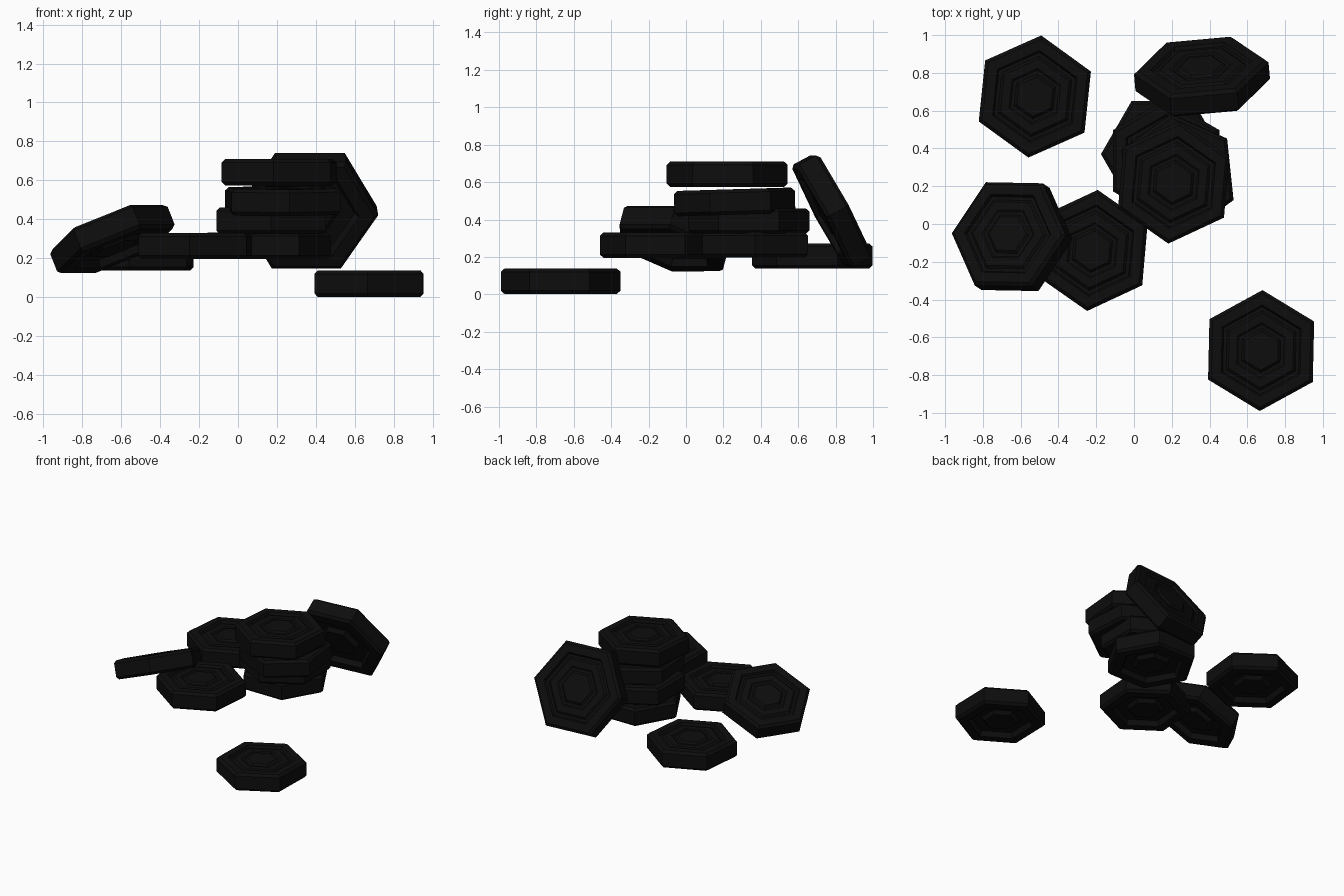
import bpy, bmesh
from math import sin, cos, radians, pi
from mathutils import Vector, Matrix

cube = bpy.data.objects.get("Cube")
if cube:
    bpy.data.objects.remove(cube, do_unlink=True)

# One near-black material
black = bpy.data.materials.new("near black")
black.use_nodes = True
colour = (0.004, 0.004, 0.004, 1)
black.diffuse_color = colour
bsdf = next(n for n in black.node_tree.nodes if n.type == 'BSDF_PRINCIPLED')
bsdf.inputs["Base Color"].default_value = colour

# Half section (radius, height): stepped top, chamfered rim, hollowed underside
PROFILE = [
    (0.105, 0.068), (0.12, 0.055), (0.14, 0.055), (0.15, 0.062),
    (0.20, 0.062), (0.215, 0.05), (0.235, 0.05), (0.245, 0.068),
    (0.305, 0.068), (0.325, 0.05), (0.325, -0.05), (0.305, -0.068),
    (0.235, -0.068), (0.215, -0.03), (0.14, -0.03), (0.115, -0.055),
]


def hex_mesh():
    """Sweep the section around six corners and cap both ends."""
    bm = bmesh.new()
    rings = [[bm.verts.new((r * cos(i * pi / 3), r * sin(i * pi / 3), z))
              for i in range(6)] for r, z in PROFILE]
    for a, b in zip(rings, rings[1:]):
        for i in range(6):
            j = (i + 1) % 6
            bm.faces.new((a[i], b[i], b[j], a[j]))
    bm.faces.new(rings[0])
    bm.faces.new(rings[-1][::-1])
    bmesh.ops.recalc_face_normals(bm, faces=bm.faces[:])
    mesh = bpy.data.meshes.new("hex_disc")
    bm.to_mesh(mesh)
    bm.free()
    mesh.materials.append(black)
    return mesh


DISC = hex_mesh()


def place(name, centre, turn, normal=(0, 0, 1), size=1.0):
    """Turn a disc about its axis, tilt it to a normal and set it down."""
    obj = bpy.data.objects.new(name, DISC.copy())
    tilt = Vector((0, 0, 1)).rotation_difference(Vector(normal))
    obj.matrix_world = (Matrix.Translation(centre) @ tilt.to_matrix().to_4x4()
                        @ Matrix.Rotation(radians(turn), 4, 'Z')
                        @ Matrix.Diagonal((size, size, 1, 1)))
    bpy.context.collection.objects.link(obj)


# Loose discs
place("front_disc", (0.673, -0.67, 0.07), 88.7, size=0.985)
place("back_disc", (-0.525, 0.675, 0.205), 84)
place("middle_disc", (-0.22, -0.14, 0.263), 85, size=0.99)

# Stack, bottom to top
place("stack_disc_bottom", (0.15, 0.37, 0.265), 0)
place("stack_disc_lower", (0.17, 0.335, 0.392), 90)
place("stack_disc_upper", (0.23, 0.26, 0.494), 36, (0, -0.03, 1))
place("stack_disc_top", (0.21, 0.22, 0.642), 85)

# Tilted disc on the right and the one leaning at the back
place("tilted_disc", (-0.645, -0.067, 0.298), -3.7, (-0.357, 0.237, 0.903))
place("leaning_disc", (0.36, 0.78, 0.445), 5.2, (-0.079, 0.877, 0.47), 1.1)
